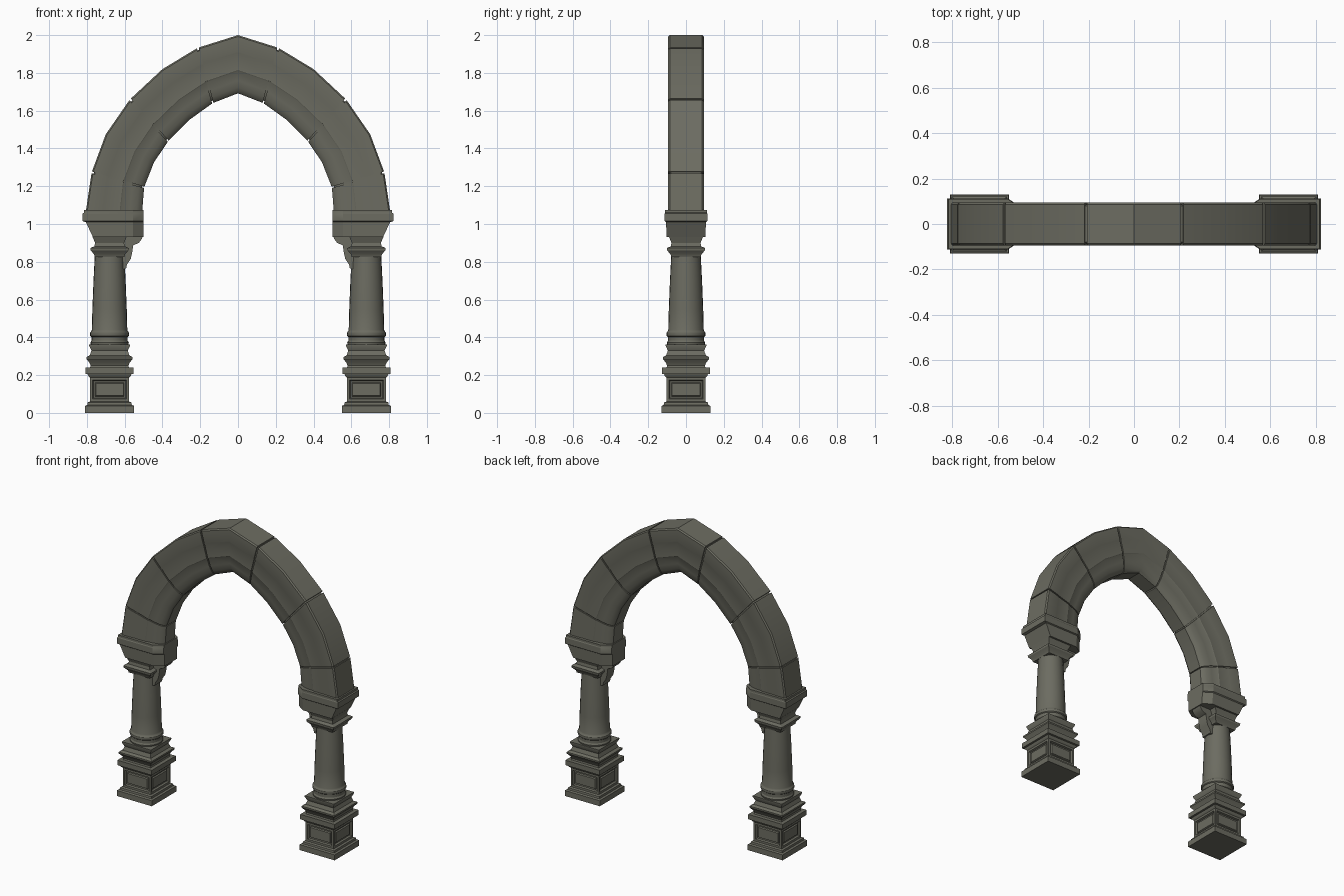
import bpy, bmesh, math
from mathutils import Vector

if "Cube" in bpy.data.objects:
    bpy.data.objects.remove(bpy.data.objects["Cube"])

CX = -0.68  # left column centre; the right one is mirrored

stone = bpy.data.materials.new("stone")
stone.diffuse_color = (0.15, 0.15, 0.12, 1)
stone.use_nodes = True
stone.node_tree.nodes["Principled BSDF"].inputs["Base Color"].default_value = stone.diffuse_color


def loft(name, rings, mirror=False, edit=None):
    """Skin a stack of equal-length closed rings and cap both ends."""
    bm = bmesh.new()
    loops = [[bm.verts.new(p) for p in r] for r in rings]
    n = len(loops[0])
    for a, b in zip(loops, loops[1:]):
        for i in range(n):
            j = (i + 1) % n
            bm.faces.new((a[i], a[j], b[j], b[i]))
    bm.faces.new(loops[0])
    bm.faces.new(loops[-1])
    bmesh.ops.recalc_face_normals(bm, faces=bm.faces[:])
    if edit:
        edit(bm)
    me = bpy.data.meshes.new(name)
    bm.to_mesh(me)
    bm.free()
    me.shade_smooth()
    me.set_sharp_from_angle(angle=math.radians(30))
    me.materials.append(stone)
    ob = bpy.data.objects.new(name, me)
    bpy.context.collection.objects.link(ob)
    if mirror:
        ob.modifiers.new("mirror", 'MIRROR')
    return ob


def square(z, h):
    return [(CX + sx * h, sy * h, z) for sx, sy in ((-1, -1), (1, -1), (1, 1), (-1, 1))]


def circle(z, r, n=24):
    return [(CX + r * math.cos(2 * math.pi * i / n), r * math.sin(2 * math.pi * i / n), z)
            for i in range(n)]


# Pedestal with a framed panel sunk into each side
def panels(bm):
    faces = [f for f in bm.faces
             if abs(f.normal.z) < 0.1 and 0.1 < f.calc_center_median().z < 0.15]
    for thick, depth in ((0.02, 0), (0.006, -0.012), (0.012, 0), (0.006, 0.008)):
        bmesh.ops.inset_individual(bm, faces=faces, thickness=thick, depth=depth)


pedestal = [(0, .13), (.037, .13), (.042, .118), (.055, .116), (.06, .104), (.187, .104),
            (.195, .112), (.205, .116), (.207, .128), (.24, .128), (.24, .104)]
loft("pedestal", [square(*p) for p in pedestal], True, panels)

# Moulded square plinth under the shaft
plinth = [(.235, .104), (.25, .1), (.265, .106), (.285, .122), (.295, .122), (.305, .105),
          (.33, .096), (.355, .108), (.363, .108)]
loft("column_plinth", [square(*p) for p in plinth], True)

# Round shaft with base rings
shaft = [(.36, .1), (.372, .102), (.382, .096), (.402, .096), (.407, .102), (.415, .104),
         (.425, .103), (.432, .097), (.44, .094), (.55, .091), (.7, .085), (.835, .078)]
loft("column_shaft", [circle(*p) for p in shaft], True)

# Square flared capital
capital = [(.825, .078), (.84, .082), (.86, .1), (.873, .102), (.882, .08), (.9, .077),
           (.915, .083), (.932, .09)]
loft("capital", [square(*p) for p in capital], True)

# Scrolled bracket on the inner side of the capital
bracket = [(-.505, .935), (-.51, .92), (-.525, .9), (-.555, .887), (-.56, .85), (-.568, .815),
           (-.588, .785), (-.592, .765), (-.61, .76), (-.64, .79), (-.64, .935)]
loft("capital_bracket", [[(x, y, z) for x, z in bracket] for y in (-.038, .038)], True)


# Impost block with chamfered inner corners
def impost(z, xo, h):
    return [(xo, -h, z), (-.555, -h, z), (-.5, -h + .037, z),
            (-.5, h - .037, z), (-.555, h, z), (xo, h, z)]


blocks = [(.93, -.768, .102), (1.01, -.805, .106), (1.015, -.822, .113), (1.055, -.822, .113),
          (1.06, -.815, .11), (1.074, -.815, .11)]
loft("impost", [impost(*p) for p in blocks], True)

# Pointed arch: outer and inner curves, left half then mirrored
outer = [(-.805, 1.07), (-.775, 1.273), (-.70, 1.475), (-.572, 1.66), (-.40, 1.82), (-.213, 1.933), (0, 2)]
inner = [(-.507, 1.07), (-.497, 1.194), (-.445, 1.326), (-.37, 1.438), (-.254, 1.554), (-.134, 1.64), (0, 1.692)]
outer += [(-x, z) for x, z in outer[-2::-1]]
inner += [(-x, z) for x, z in inner[-2::-1]]

# Cross-section: fraction from outer to inner edge, half depth
section = [(0, .086), (.025, .094), (.28, .094), (.3, .092), (.6, .092), (.62, .088),
           (.78, .084), (.9, .074), (.97, .062), (1, .05)]


def along(curve, s):
    i = min(int(s), len(curve) - 2)
    return Vector(curve[i]).lerp(Vector(curve[i + 1]), s - i)


def arch_ring(s, shrink=0.0):
    o, i = along(outer, s), along(inner, s)
    pts = []
    for t, h in section:
        p = o.lerp(i, shrink + t * (1 - 2 * shrink))
        pts.append((p.x, h * (1 - 2 * shrink), p.y))
    return [(x, -y, z) for x, y, z in pts] + [(x, y, z) for x, y, z in reversed(pts)]


# Seven arch stones separated by narrow joints, over a slightly smaller core
joints = [0, 1, 3, 5, 7, 9, 11, 12]
gap = 0.025
for k, (a, b) in enumerate(zip(joints, joints[1:])):
    stops = [a + (gap if a else 0)] + list(range(a + 1, b)) + [b - (gap if b < 12 else 0)]
    loft(f"arch_stone_{k + 1}", [arch_ring(s) for s in stops])
loft("arch_core", [arch_ring(s, .04) for s in range(13)])
